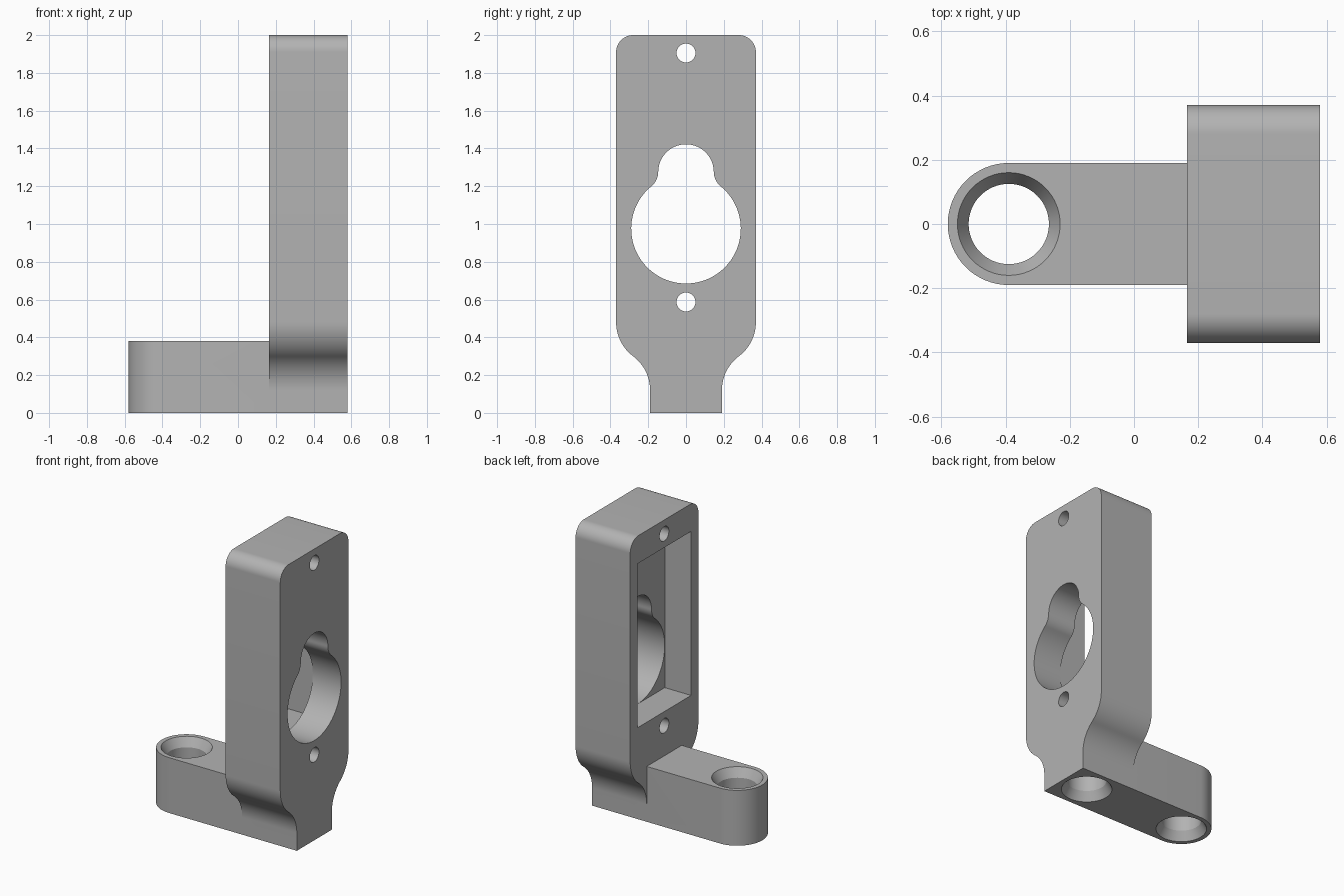
import bpy, bmesh
from math import sin, cos, pi, atan2, atan, hypot, sqrt, radians

cube = bpy.data.objects.get("Cube")
if cube:
    bpy.data.objects.remove(cube, do_unlink=True)

grey = bpy.data.materials.new("plain grey")
grey.use_nodes = True
tone = (0.45, 0.45, 0.45, 1)
grey.diffuse_color = tone
grey.node_tree.nodes["Principled BSDF"].inputs["Base Color"].default_value = tone


def arc(cx, cy, r, a0, a1, n=16):
    return [(cx + r * cos(a0 + (a1 - a0) * i / n),
             cy + r * sin(a0 + (a1 - a0) * i / n)) for i in range(n + 1)]


def mirrored(half):
    """Close a right-hand outline (bottom to top) with its mirror image."""
    pts = half + [(-u, v) for u, v in reversed(half)]
    out = []
    for p in pts:
        if not out or hypot(p[0] - out[-1][0], p[1] - out[-1][1]) > 1e-5:
            out.append(p)
    if hypot(out[0][0] - out[-1][0], out[0][1] - out[-1][1]) < 1e-5:
        out.pop()
    return out


def loft(name, rings):
    """Solid skinned through rings that all have the same point count."""
    bm = bmesh.new()
    loops = [[bm.verts.new(p) for p in ring] for ring in rings]
    for a, b in zip(loops, loops[1:]):
        for i in range(len(a)):
            j = (i + 1) % len(a)
            bm.faces.new((a[i], a[j], b[j], b[i]))
    bm.faces.new(list(reversed(loops[0])))
    bm.faces.new(loops[-1])
    bmesh.ops.recalc_face_normals(bm, faces=bm.faces)
    mesh = bpy.data.meshes.new(name)
    bm.to_mesh(mesh)
    bm.free()
    mesh.materials.append(grey)
    obj = bpy.data.objects.new(name, mesh)
    bpy.context.collection.objects.link(obj)
    return obj


def along_x(name, outline, x0, x1):
    return loft(name, [[(x, y, z) for y, z in outline] for x in (x0, x1)])


def turned(name, x, steps):
    """Vertical round cutter; steps are (radius, height) pairs."""
    return loft(name, [[(x + px, py, z) for px, py in arc(0, 0, r, 0, 2 * pi, 64)[:-1]]
                       for r, z in steps])


def combine(target, tool, operation):
    mod = target.modifiers.new(tool.name, "BOOLEAN")
    mod.operation, mod.solver, mod.object = operation, "EXACT", tool
    bpy.context.view_layer.objects.active = target
    bpy.ops.object.modifier_apply(modifier=mod.name)
    bpy.data.objects.remove(tool, do_unlink=True)


# Main dimensions
LEFT, RIGHT = 0.165, 0.58
FOOT, WIDE, TOP = 0.19, 0.37, 2.0
ARM_TOP, BORE_X = 0.38, 0.39

# Upright plate: narrow foot, S-curved shoulders, rounded top corners
bend, sweep = 0.225, 2 * atan(0.5)
half = [(FOOT, 0)]
half += arc(FOOT + bend, 0.12, bend, pi, pi - sweep)
half += arc(WIDE - bend, 0.48, bend, -sweep, 0)
half += arc(WIDE - 0.09, TOP - 0.09, 0.09, 0, pi / 2)
bracket = along_x("mounting_bracket", mirrored(half), LEFT, RIGHT)

# Foot arm with a round end
plan = [(0.3, -FOOT), (0.3, FOOT)] + arc(-BORE_X, 0, FOOT, pi / 2, 3 * pi / 2, 32)
arm = loft("foot_arm", [[(x, y, z) for x, y in plan] for z in (0, ARM_TOP)])
combine(bracket, arm, "UNION")

# Rectangular pocket in the inner face
pocket = along_x("pocket", mirrored([(0.291, 0.684), (0.291, 1.81)]), 0.0, 0.365)
combine(bracket, pocket, "DIFFERENCE")

# Keyhole opening: two circles blended by tangent fillets
low, big, high, small, blend = 0.975, 0.29, 1.275, 0.147, 0.1
gap = high - low
up = ((big + blend) ** 2 - (small + blend) ** 2 + gap ** 2) / (2 * gap)
side = sqrt((big + blend) ** 2 - up ** 2)
a_big = atan2(up, side)
a_small = atan2(up - gap, side)
half = arc(0, low, big, -pi / 2, a_big, 40)
half += arc(side, low + up, blend, a_big + pi, a_small + pi, 12)
half += arc(0, high, small, a_small, pi / 2, 24)
keyhole = along_x("keyhole", mirrored(half), 0.3, 0.7)
combine(bracket, keyhole, "DIFFERENCE")

# Small bolt holes above and below
for z in (1.905, 0.587):
    hole = along_x("bolt_hole", arc(0, z, 0.05, 0, 2 * pi, 32)[:-1], 0.0, 0.7)
    combine(bracket, hole, "DIFFERENCE")

# Bevelled bores: one through the arm, one blind under the plate
mouth, bore, depth = 0.16, 0.125, 0.06
entry = [(mouth, -0.05), (mouth, 0), (bore, depth)]
through = entry + [(bore, ARM_TOP - depth), (mouth, ARM_TOP), (mouth, ARM_TOP + 0.05)]
combine(bracket, turned("arm_bore", -BORE_X, through), "DIFFERENCE")
combine(bracket, turned("foot_bore", BORE_X, entry + [(bore, ARM_TOP)]), "DIFFERENCE")

# Smooth curved walls, crisp edges
bpy.ops.object.select_all(action="DESELECT")
bracket.select_set(True)
bpy.context.view_layer.objects.active = bracket
bpy.ops.object.shade_smooth_by_angle(angle=radians(25))
